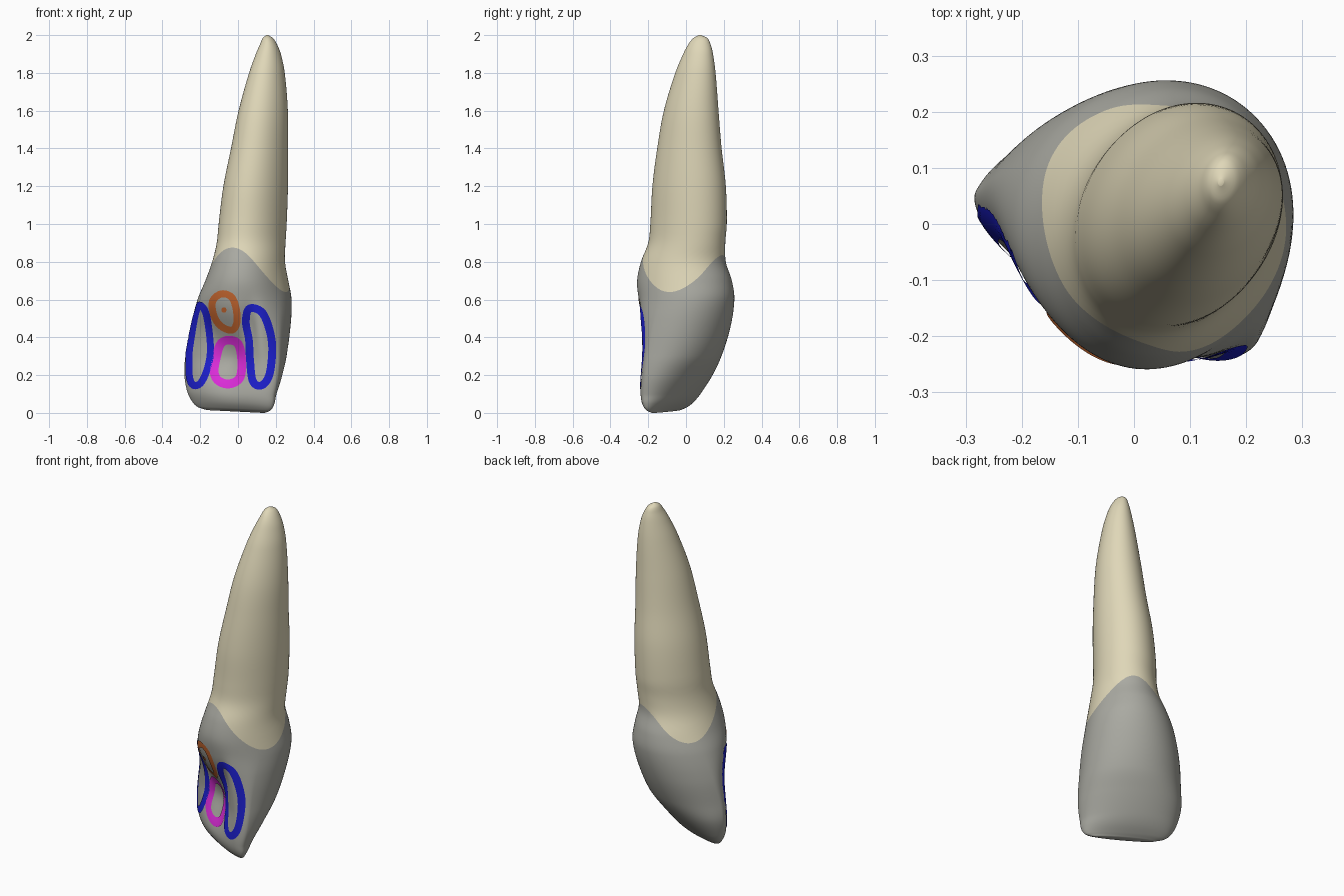
import bpy, math
from mathutils import Vector
from mathutils.bvhtree import BVHTree

if "Cube" in bpy.data.objects:
    bpy.data.objects.remove(bpy.data.objects["Cube"])

SEG = 128
CEJ = 0.76                      # nominal height of the crown / root border
ROT = math.radians(-28)         # direction of the biting edge
CU, SU = math.cos(ROT), math.sin(ROT)

# z, xmin, xmax, ymin, ymax, outer depth ratio, inner depth ratio
SECTIONS = [
    (0.000, -0.165, 0.140, -0.180, -0.030, 0.12, 0.12),
    (0.015, -0.215, 0.172, -0.210, 0.008, 0.20, 0.18),
    (0.050, -0.248, 0.192, -0.232, 0.048, 0.35, 0.25),
    (0.10, -0.270, 0.203, -0.240, 0.085, 0.50, 0.28),
    (0.20, -0.286, 0.237, -0.238, 0.145, 0.68, 0.30),
    (0.30, -0.282, 0.264, -0.236, 0.190, 0.85, 0.32),
    (0.45, -0.258, 0.284, -0.243, 0.236, 0.92, 0.48),
    (0.60, -0.215, 0.283, -0.253, 0.255, 0.98, 0.85),
    (0.70, -0.172, 0.264, -0.257, 0.241, 1.00, 1.00),
    (0.80, -0.135, 0.246, -0.236, 0.208, 1.04, 1.04),
    (0.90, -0.110, 0.249, -0.197, 0.205, 1.08, 1.08),
    (1.00, -0.100, 0.255, -0.186, 0.213, 1.08, 1.08),
    (1.20, -0.075, 0.262, -0.175, 0.208, 1.08, 1.08),
    (1.40, -0.035, 0.263, -0.150, 0.186, 1.08, 1.08),
    (1.60, 0.005, 0.262, -0.115, 0.170, 1.08, 1.08),
    (1.80, 0.060, 0.246, -0.055, 0.155, 1.08, 1.08),
    (1.90, 0.095, 0.226, -0.014, 0.142, 1.05, 1.05),
    (1.95, 0.116, 0.207, 0.012, 0.130, 1.00, 1.00),
    (1.985, 0.132, 0.184, 0.040, 0.112, 1.00, 1.00),
    (2.00, 0.150, 0.160, 0.068, 0.080, 1.00, 1.00),
]


def material(name, rgb):
    m = bpy.data.materials.new(name)
    m.diffuse_color = (*rgb, 1)
    m.use_nodes = True
    m.node_tree.nodes["Principled BSDF"].inputs["Base Color"].default_value = m.diffuse_color
    return m


def smoothstep(t):
    t = min(1, max(0, t))
    return t * t * (3 - 2 * t)


def section(z):
    """Smoothly interpolate the section table at height z."""
    z = min(2.0, max(0.0, z))
    k = 0
    while k < len(SECTIONS) - 2 and SECTIONS[k + 1][0] < z:
        k += 1
    a, b = SECTIONS[k], SECTIONS[k + 1]
    p, q = SECTIONS[max(k - 1, 0)], SECTIONS[min(k + 2, len(SECTIONS) - 1)]
    h = b[0] - a[0]
    t = (z - a[0]) / h
    out = []
    for i in range(1, 7):
        m0 = (b[i] - p[i]) / (b[0] - p[0]) * h
        m1 = (q[i] - a[i]) / (q[0] - a[0]) * h
        out.append((2*t**3 - 3*t*t + 1) * a[i] + (t**3 - 2*t*t + t) * m0
                   + (3*t*t - 2*t**3) * b[i] + (t**3 - t*t) * m1)
    return out


def dent(x, z, cx, cz, wx, wz, depth):
    return depth * math.exp(-((x - cx) / wx) ** 2 - ((z - cz) / wz) ** 2)


def surface(theta, z):
    """Point on the tooth: rotated D-shaped section fitted to its extents."""
    x0, x1, y0, y1, bl, bg = section(z)
    hx = [math.hypot(CU, SU * b) for b in (bl, bg)]
    hy = [math.hypot(SU, CU * b) for b in (bl, bg)]
    u, v = math.cos(theta), math.sin(theta)
    v *= bl if v > 0 else bg
    x, y = CU * u - SU * v, SU * u + CU * v
    # normalised position, made fuller along the x = y diagonal
    nx = 2 * (x + hx[1]) / (hx[0] + hx[1]) - 1
    ny = 2 * (y + hy[1]) / (hy[0] + hy[1]) - 1
    k = 0.12 * smoothstep((z - 0.1) / 0.4)
    k *= 1 + 0.3 * nx * (1 - smoothstep((z - 0.6) / 0.3))
    f = 1 + k * nx * ny
    x = (x0 + x1) / 2 + nx * f * (x1 - x0) / 2
    y = (y0 + y1) / 2 + ny * f * (y1 - y0) / 2
    # hollow, side grooves and marginal ridge on the inner face
    if math.sin(theta) < 0:
        d = (dent(x, z, -0.06, 0.30, 0.105, 0.15, 0.062)
             + dent(x, z, 0.055, 0.46, 0.035, 0.10, 0.018)
             + dent(x, z, -0.15, 0.44, 0.035, 0.10, 0.012)
             - dent(x, z, 0.13, 0.38, 0.035, 0.16, 0.010))
        d *= smoothstep(-math.sin(theta) * 3)
        x, y = x - SU * d, y + CU * d
    # biting edge is slightly higher on the left
    if z < 0.4:
        z += 0.05 * (0.13 - x) * (1 - smoothstep(z / 0.4))
    return x, y, max(z, 0)


def border(theta):
    """Scalloped height of the crown / root border."""
    f = math.degrees(theta) - 90
    f = (f + 180) % 360 - 180
    a = abs(f)
    t = a / 80 if a < 80 else 1 - (a - 80) / 100
    low = 0.64 if f < 0 else 0.665
    high = 0.835 if a < 80 else 0.875
    return low + (high - low) * (0.5 + 0.5 * math.cos(math.pi * t))


def make_object(name, verts, faces, mat):
    me = bpy.data.meshes.new(name)
    me.from_pydata(verts, [], faces)
    me.materials.append(mat)
    me.polygons.foreach_set("use_smooth", [True] * len(me.polygons))
    me.update()
    ob = bpy.data.objects.new(name, me)
    bpy.context.collection.objects.link(ob)
    return ob


def loft(name, heights, mat, cap_first):
    verts, faces = [], []
    for zn in heights:
        w = smoothstep((zn - 0.15) / 0.61) if zn < CEJ else 1 - smoothstep((zn - CEJ) / 0.5)
        for i in range(SEG):
            th = 2 * math.pi * i / SEG
            verts.append(surface(th, zn + (border(th) - CEJ) * w))
    for r in range(len(heights) - 1):
        for i in range(SEG):
            j = (i + 1) % SEG
            faces.append((r*SEG + i, r*SEG + j, (r+1)*SEG + j, (r+1)*SEG + i))
    last = (len(heights) - 1) * SEG
    faces.append(tuple(reversed(range(SEG))) if cap_first else tuple(range(last, last + SEG)))
    make_object(name, verts, faces, mat)
    return verts, faces


enamel = material("grey enamel", (0.40, 0.40, 0.36))
dentine = material("cream root", (0.74, 0.68, 0.48))
blue = material("blue marking", (0.012, 0.014, 0.62))
pink = material("magenta marking", (0.72, 0.026, 0.70))
orange = material("orange marking", (0.58, 0.14, 0.03))

# crown and root share the scalloped border ring
crown_z = [CEJ * (0.35 * k / 90 + 0.65 * (k / 90) ** 2) for k in range(91)]
root_z = [CEJ + (2 - CEJ) * math.sin(math.pi / 2 * k / 70) for k in range(71)]
crown_v, crown_f = loft("crown", crown_z, enamel, True)
loft("root", root_z, dentine, False)
tree = BVHTree.FromPolygons([Vector(v) for v in crown_v], crown_f)


def project(x, z):
    """Drop a front-view point on the crown, just above its surface."""
    for _ in range(60):
        hit, n, *_rest = tree.ray_cast(Vector((x, -1, z)), Vector((0, 1, 0)))
        if hit is not None and n.y < -0.2:
            break
        x *= 0.994              # keep off the turned-away rim
    return hit + n * 0.004


def marking(name, pts, width, mat, per=10, across=6):
    """Painted closed band following a smooth loop."""
    n, path = len(pts), []
    for k in range(n):
        p0, p1, p2, p3 = (Vector(pts[(k + d) % n]) for d in (-1, 0, 1, 2))
        for s in range(per):
            t = s / per
            path.append(0.5 * (2*p1 + (p2 - p0)*t + (2*p0 - 5*p1 + 4*p2 - p3)*t*t
                               + (3*p1 - p0 - 3*p2 + p3)*t**3))
    m, row = len(path), across + 1
    verts, faces = [], []
    for k in range(m):
        d = (path[(k + 1) % m] - path[k - 1]).normalized()
        for c in range(row):
            o = (c / across - 0.5) * width
            verts.append(project(path[k].x - d.y * o, path[k].y + d.x * o))
    for k in range(m):
        for c in range(across):
            a, b = k * row + c, (k + 1) % m * row + c
            faces.append((a, b, b + 1, a + 1))
    make_object(name, verts, faces, mat)


# painted rings on the inner face
marking("left_ridge_ring", [(-.20, .570), (-.165, .52), (-.145, .36), (-.155, .255), (-.19, .165),
        (-.23, .145), (-.254, .19), (-.256, .31), (-.246, .39), (-.223, .52)], 0.037, blue)
marking("right_ridge_ring", [(.06, .553), (.125, .533), (.165, .44), (.180, .334), (.165, .2),
        (.124, .145), (.08, .168), (.066, .28), (.06, .387), (.042, .483)], 0.041, blue)
marking("hollow_ring", [(-.05, .387), (.003, .366), (.022, .28), (.012, .186), (-.045, .152),
        (-.103, .17), (-.125, .22), (-.110, .31), (-.09, .366)], 0.046, pink)
marking("bulge_ring", [(-.087, .63), (-.035, .615), (-.010, .557), (-.005, .48), (-.03, .44),
        (-.087, .46), (-.125, .515), (-.132, .59)], 0.037, orange)

# small dot inside the upper ring
dot = [project(-0.073 + 0.014 * math.cos(a * math.pi / 6), 0.546 + 0.014 * math.sin(a * math.pi / 6))
       for a in range(12)]
make_object("bulge_dot", dot, [tuple(range(12))], orange)
